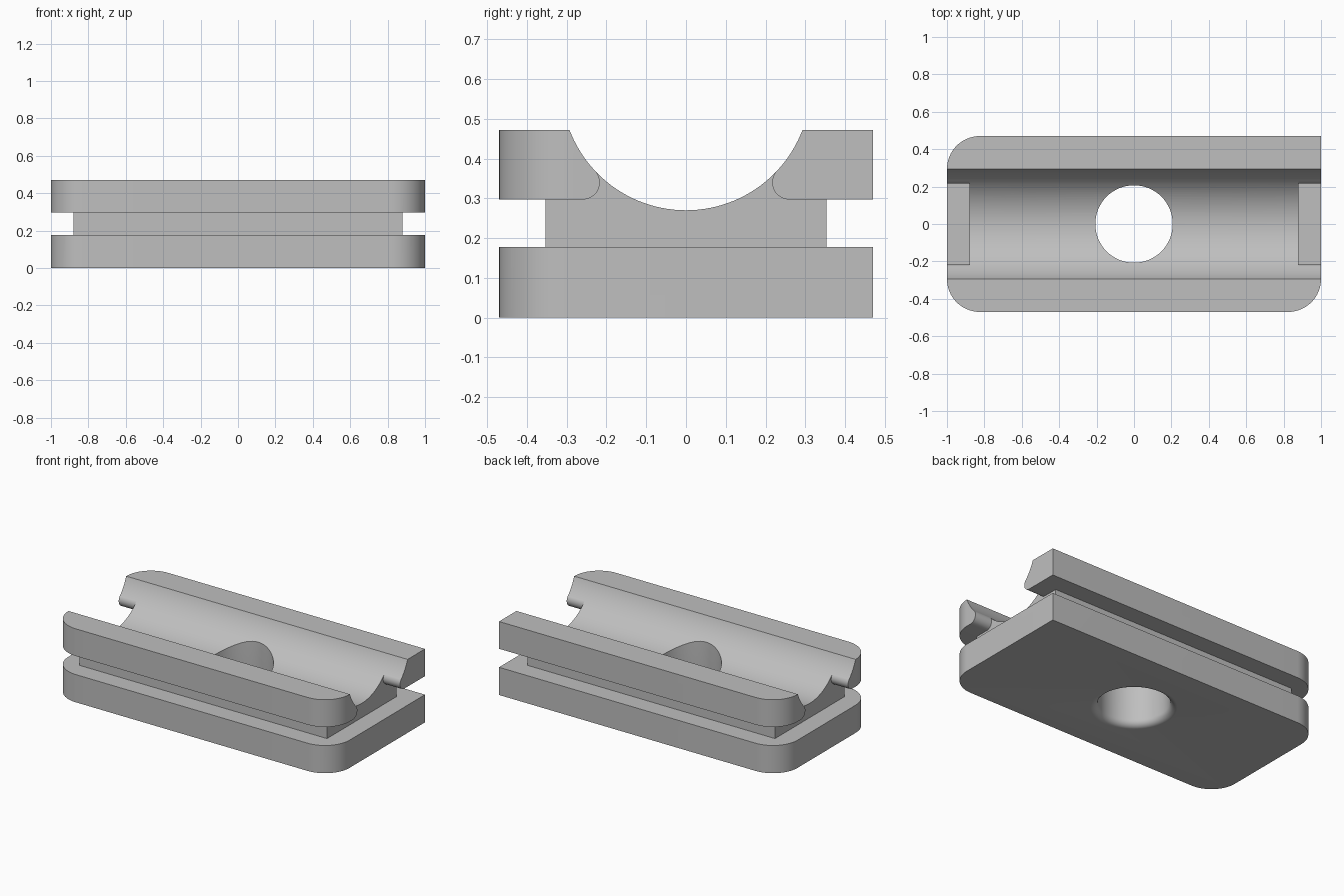
import bpy
import bmesh
from math import sin, cos, radians

HALF_Y, HEIGHT = 0.47, 0.472
CORNER = 0.176
SLOT_LOW, SLOT_HIGH = 0.178, 0.297
NECK_X, NECK_Y = 0.88, 0.353
LIP = 0.043

cube = bpy.data.objects.get("Cube")
if cube:
    bpy.data.objects.remove(cube)

grey = bpy.data.materials.new("plain grey")
grey.use_nodes = True
grey.diffuse_color = (0.52, 0.52, 0.52, 1)
grey.node_tree.nodes["Principled BSDF"].inputs["Base Color"].default_value = grey.diffuse_color


def loft(name, rings):
    """Closed solid through a list of equal rings of points."""
    bm = bmesh.new()
    loops = [[bm.verts.new(p) for p in ring] for ring in rings]
    n = len(loops[0])
    for a, b in zip(loops, loops[1:]):
        for i in range(n):
            j = (i + 1) % n
            bm.faces.new((a[i], a[j], b[j], b[i]))
    bm.faces.new(loops[0][::-1])
    bm.faces.new(loops[-1])
    bmesh.ops.recalc_face_normals(bm, faces=bm.faces)
    mesh = bpy.data.meshes.new(name)
    bm.to_mesh(mesh)
    bm.free()
    mesh.materials.append(grey)
    obj = bpy.data.objects.new(name, mesh)
    bpy.context.collection.objects.link(obj)
    return obj


def arc(cx, cy, r, start, end, steps):
    angles = [radians(start + (end - start) * i / steps) for i in range(steps + 1)]
    return [(cx + r * cos(a), cy + r * sin(a)) for a in angles]


def along_x(name, profile, x0, x1):
    return loft(name, [[(x, y, z) for y, z in profile] for x in (x0, x1)])


def cut(target, cutter):
    cutter.hide_render = True
    mod = target.modifiers.new("cut", "BOOLEAN")
    mod.operation, mod.solver, mod.object = "DIFFERENCE", "EXACT", cutter
    bpy.context.view_layer.objects.active = target
    bpy.ops.object.modifier_apply(modifier=mod.name)
    bpy.data.objects.remove(cutter)


# Block with three rounded corners and one square corner
ix, iy = 1 - CORNER, HALF_Y - CORNER
plan = [(1, HALF_Y)]
for sx, sy, start in ((-1, 1, 90), (-1, -1, 180), (1, -1, 270)):
    plan += arc(sx * ix, sy * iy, CORNER, start, start + 90, 16)
body = loft("clamp_block", [[(x, y, z) for x, y in plan] for z in (0, HEIGHT)])

# Round channel along the top
cut(body, along_x("channel_cutter", arc(0, 0.5835, 0.3135, 0, 357.1875, 127), -1.2, 1.2))

# Side slots between base and rails
for side in (-1, 1):
    slot = [(side * y, z) for y, z in ((NECK_Y, SLOT_LOW), (0.6, SLOT_LOW),
                                       (0.6, SLOT_HIGH), (NECK_Y, SLOT_HIGH))]
    cut(body, along_x("side_slot_cutter", slot, -1.2, 1.2))

# End slots, opening upwards between the rounded rail lips
half = [(0.6, SLOT_LOW), (0.6, SLOT_HIGH)]
half += arc(0.26, SLOT_HIGH + LIP, LIP, 270, 135, 18) + [(0.2, 0.45)]
end_profile = half + [(-y, z) for y, z in reversed(half)]
for side in (-1, 1):
    cut(body, along_x("end_slot_cutter", end_profile, side * NECK_X, side * 1.2))

# Through hole with a rounded lower rim
HOLE, RIM = 0.207, 0.042
sections = [(HOLE + RIM, -0.1)] + arc(HOLE + RIM, RIM, RIM, 270, 180, 8) + [(HOLE, 0.6)]
cut(body, loft("hole_cutter", [[(x, y, z) for x, y in arc(0, 0, r, 0, 354.375, 63)]
                               for r, z in sections]))

# Smooth curved walls, crisp edges
bpy.ops.object.select_all(action="DESELECT")
body.select_set(True)
bpy.context.view_layer.objects.active = body
bpy.ops.object.shade_smooth_by_angle(angle=radians(25))
